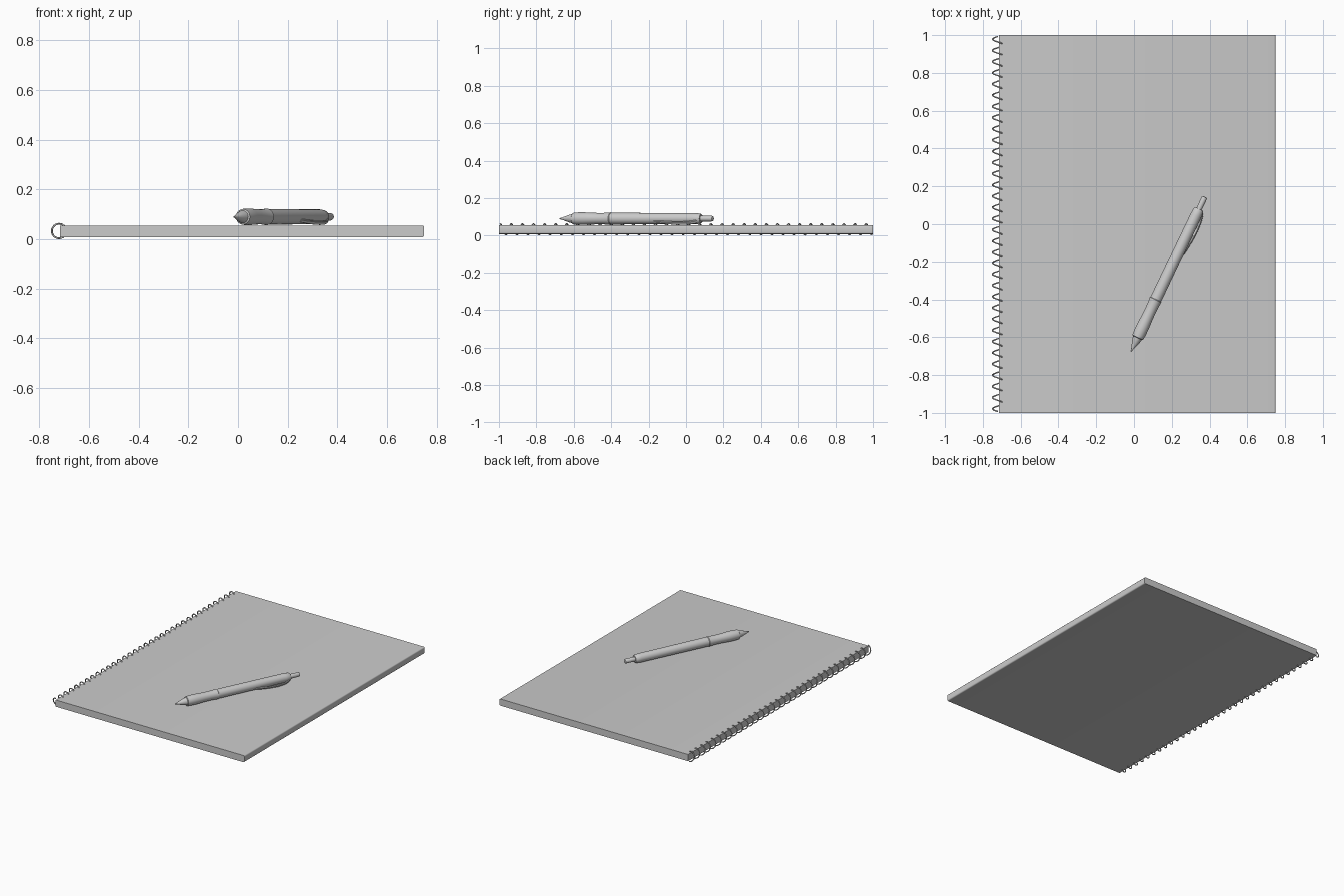
import bpy, bmesh
from math import sin, cos, pi, radians, atan2
from mathutils import Vector, Matrix

if "Cube" in bpy.data.objects:
    bpy.data.objects.remove(bpy.data.objects["Cube"])


def add_mesh(name, bm, smooth=True):
    bmesh.ops.recalc_face_normals(bm, faces=bm.faces)
    me = bpy.data.meshes.new(name)
    bm.to_mesh(me)
    bm.free()
    ob = bpy.data.objects.new(name, me)
    bpy.context.collection.objects.link(ob)
    if smooth:
        bpy.ops.object.select_all(action='DESELECT')
        ob.select_set(True)
        bpy.context.view_layer.objects.active = ob
        bpy.ops.object.shade_smooth_by_angle(angle=radians(35))
    return ob


def lathe(name, profile, sides=32):
    """Closed solid of revolution around local X from (x, radius) points."""
    bm = bmesh.new()
    rings = [[bm.verts.new((x, r * cos(2 * pi * i / sides), r * sin(2 * pi * i / sides)))
              for i in range(sides)] for x, r in profile]
    for a, b in zip(rings, rings[1:]):
        for i in range(sides):
            j = (i + 1) % sides
            bm.faces.new((a[i], a[j], b[j], b[i]))
    bm.faces.new(rings[0])
    bm.faces.new(rings[-1])
    return add_mesh(name, bm)


# Notebook block, with the long fore-edge softened
X0, X1, Z0, Z1 = -0.716, 0.749, 0.008, 0.055
bm = bmesh.new()
bmesh.ops.create_cube(bm, size=1)
for v in bm.verts:
    v.co = ((X0 + X1) / 2 + v.co.x * (X1 - X0), v.co.y * 2, (Z0 + Z1) / 2 + v.co.z * (Z1 - Z0))
edges = [e for e in bm.edges if all(v.co.x > 0 for v in e.verts)
         and abs(e.verts[0].co.z - e.verts[1].co.z) < 1e-4]
edges = [e for e in edges if abs(e.verts[0].co.y - e.verts[1].co.y) > 1]
bmesh.ops.bevel(bm, geom=edges, offset=0.008, segments=3, profile=0.5, affect='EDGES')
add_mesh("notebook", bm)

# Spiral binding wire
TURNS, STEPS, R, WIRE = 33.5, 24, 0.029, 0.0037
count = int(TURNS * STEPS)
curve = bpy.data.curves.new("spiral_binding", 'CURVE')
curve.dimensions = '3D'
curve.bevel_depth = WIRE
curve.bevel_resolution = 2
curve.use_fill_caps = True
sp = curve.splines.new('POLY')
sp.points.add(count)
for i, p in enumerate(sp.points):
    a = pi / 2 + 2 * pi * i / STEPS
    p.co = (-0.72 + R * cos(a), -0.993 + 1.986 * i / count, 0.033 + R * sin(a), 1)
sp.use_smooth = True
bpy.context.collection.objects.link(bpy.data.objects.new("spiral_binding", curve))

# Pen parts along local X, starting at the tip
pen = [
    lathe("pen_tip", [(0, 0.003), (0.012, 0.005), (0.03, 0.011), (0.06, 0.021), (0.083, 0.026)]),
    lathe("pen_grip", [(0.080, 0.026), (0.083, 0.031), (0.11, 0.0335), (0.15, 0.0335), (0.20, 0.031),
                       (0.25, 0.030), (0.29, 0.032), (0.303, 0.0335), (0.306, 0.031)]),
    lathe("pen_barrel", [(0.304, 0.031), (0.80, 0.030), (0.832, 0.027), (0.838, 0.023)]),
    lathe("pen_button", [(0.835, 0.015), (0.900, 0.015), (0.907, 0.013), (0.909, 0.009)]),
]

# Pocket clip: bowed strip on the side of the barrel
path = [(0.83, 0.024), (0.815, 0.037), (0.78, 0.046), (0.73, 0.050),
        (0.67, 0.047), (0.61, 0.039), (0.57, 0.032)]
bm = bmesh.new()
sections = []
for k, (x, r) in enumerate(path):
    w = 0.010 - 0.0005 * k
    sections.append([bm.verts.new((x, -r + dy, dz)) for dy, dz in
                     ((0, -w * 0.7), (0, w * 0.7), (0.003, w), (0.008, w), (0.008, -w), (0.003, -w))])
for a, b in zip(sections, sections[1:]):
    for i in range(6):
        j = (i + 1) % 6
        bm.faces.new((a[i], a[j], b[j], b[i]))
bm.faces.new(sections[0])
bm.faces.new(sections[-1])
clip = add_mesh("pen_clip", bm)
clip.data.transform(Matrix.Rotation(radians(33), 4, 'X'))
pen.append(clip)

# Lay the pen diagonally across the cover
place = Matrix.Translation((-0.016, -0.676, 0.09)) @ Matrix.Rotation(atan2(0.821, 0.391), 4, 'Z')
for ob in pen:
    ob.matrix_world = place
